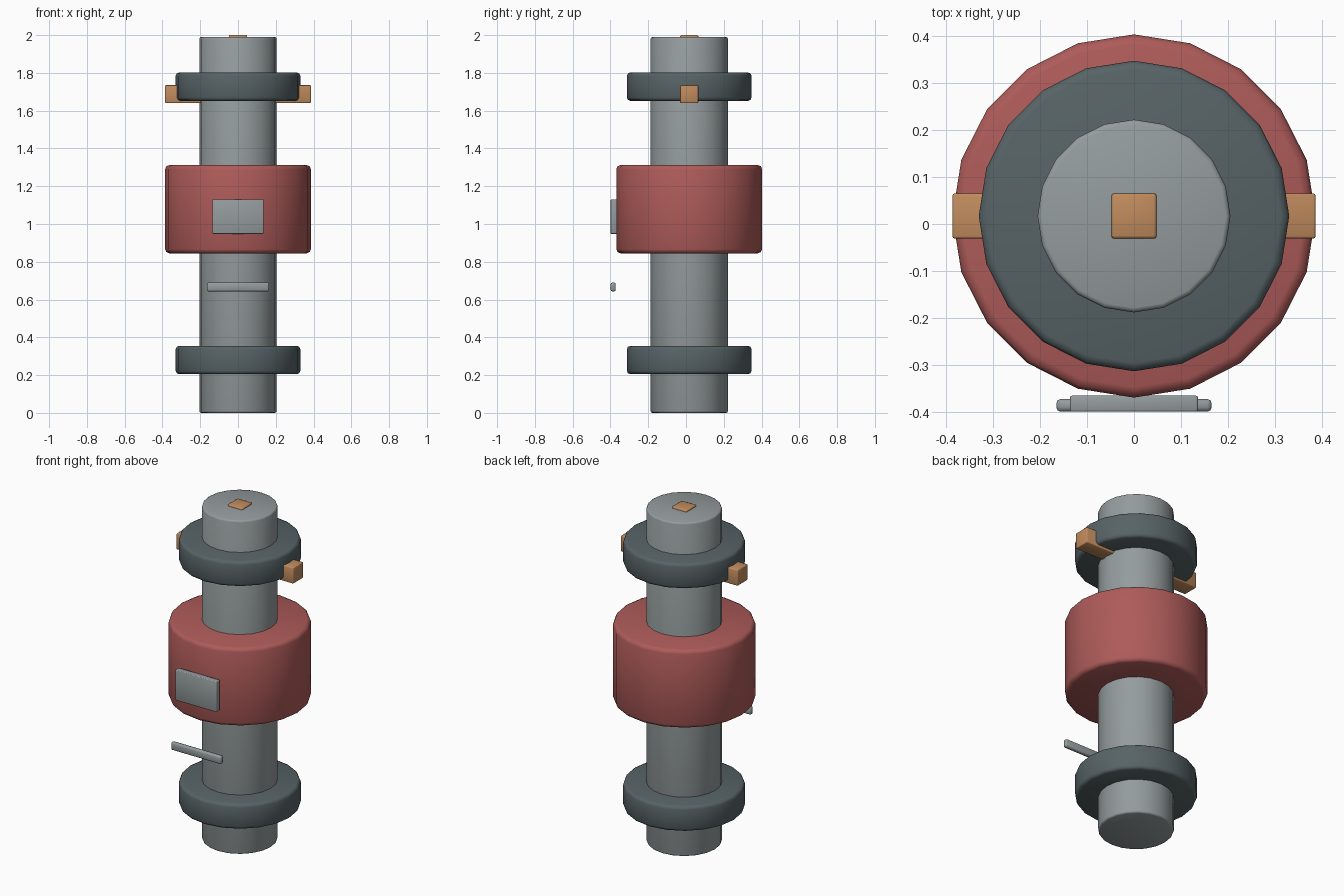
import bpy, math

if "Cube" in bpy.data.objects:
    bpy.data.objects.remove(bpy.data.objects["Cube"])

AXIS_Y = 0.017   # the turned parts sit slightly behind the origin
SIDES = 20


def material(name, rgb):
    m = bpy.data.materials.new(name)
    m.diffuse_color = (*rgb, 1)
    m.use_nodes = True
    m.node_tree.nodes["Principled BSDF"].inputs["Base Color"].default_value = m.diffuse_color
    return m


GREY = material("light_grey_metal", (0.30, 0.335, 0.34))
DARK = material("dark_slate", (0.095, 0.125, 0.133))
RED = material("dull_red", (0.42, 0.105, 0.10))
AMBER = material("amber", (0.53, 0.26, 0.11))


def finish(obj, name, mat, bevel):
    """Name, colour, round the edges and smooth the gentle angles."""
    obj.name = name
    obj.data.materials.append(mat)
    mod = obj.modifiers.new("rounded_edges", 'BEVEL')
    mod.width, mod.segments = bevel, 2
    mod.limit_method, mod.angle_limit = 'ANGLE', math.radians(40)
    bpy.ops.object.modifier_apply(modifier=mod.name)
    bpy.ops.object.shade_smooth_by_angle(angle=math.radians(50))


def drum(name, radius, z0, z1, mat, bevel):
    bpy.ops.mesh.primitive_cylinder_add(vertices=SIDES, radius=radius, depth=z1 - z0,
                                        location=(0, AXIS_Y, (z0 + z1) / 2))
    finish(bpy.context.object, name, mat, bevel)


def box(name, half_x, y0, y1, z0, z1, mat, bevel):
    bpy.ops.mesh.primitive_cube_add(size=1, location=(0, (y0 + y1) / 2, (z0 + z1) / 2))
    obj = bpy.context.object
    obj.scale = (2 * half_x, y1 - y0, z1 - z0)
    bpy.ops.object.transform_apply(location=False, rotation=False, scale=True)
    finish(obj, name, mat, bevel)


# central shaft, red drum and two collars
drum("shaft", 0.205, 0.0, 1.99, GREY, 0.01)
drum("main_drum", 0.386, 0.845, 1.312, RED, 0.022)
drum("lower_collar", 0.33, 0.205, 0.355, DARK, 0.018)
drum("upper_collar", 0.33, 1.652, 1.802, DARK, 0.018)

# amber cross bar through the upper collar, and square peg on top
box("cross_bar", 0.386, -0.031, 0.065, 1.64, 1.735, AMBER, 0.005)
box("top_peg", 0.048, -0.031, 0.065, 1.905, 2.0, AMBER, 0.006)

# front plate on the drum and the handle bar below it
box("front_plate", 0.136, -0.399, -0.365, 0.948, 1.13, GREY, 0.004)
box("handle_bar", 0.165, -0.399, -0.372, 0.643, 0.69, GREY, 0.009)
